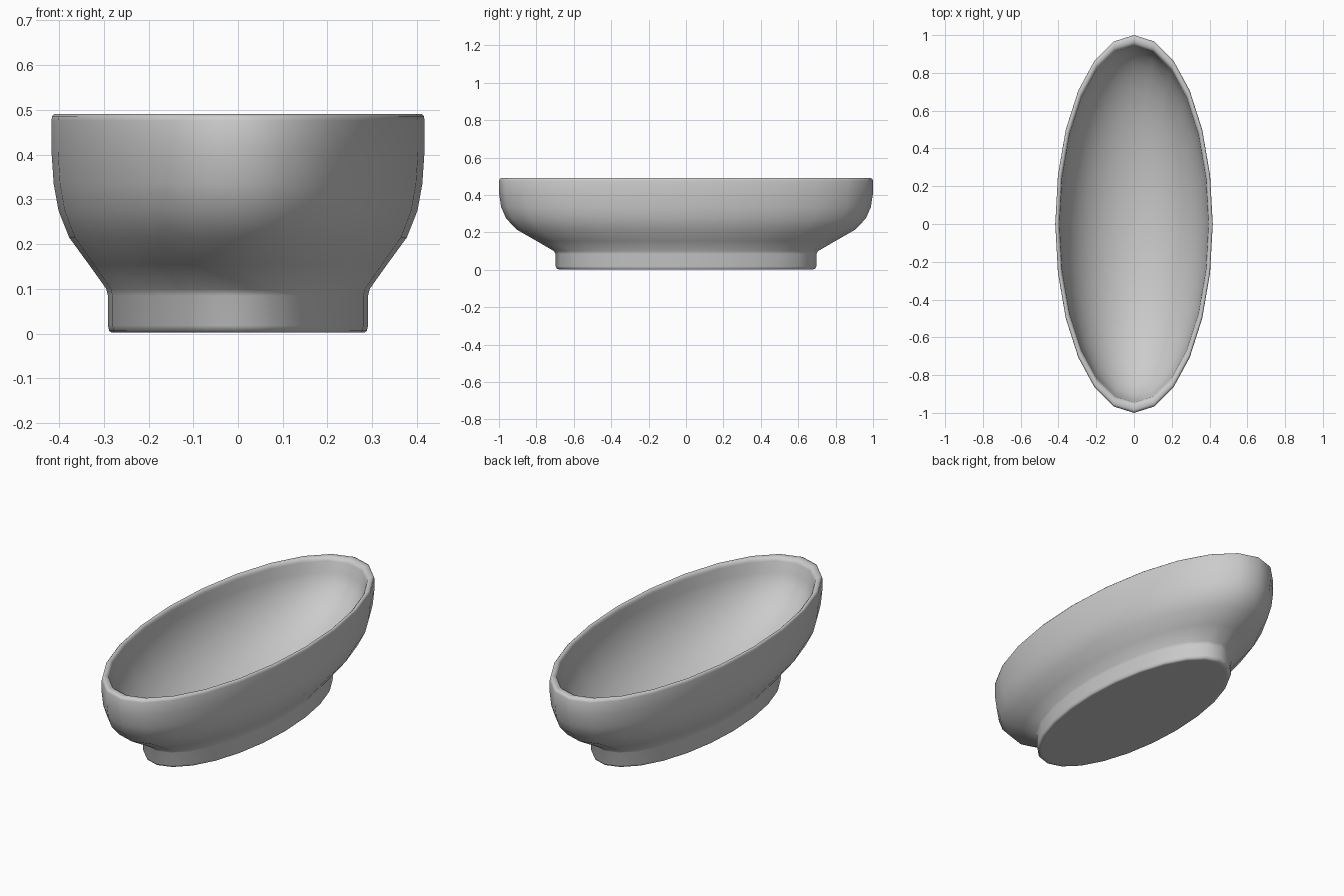
import bpy
import bmesh
from math import cos, pi, sin, tau

cube = bpy.data.objects.get("Cube")
if cube:
    bpy.data.objects.remove(cube, do_unlink=True)

SIDES = 24
WIDTH = 0.417  # the oval's half width for a half length of 1


def material(name, color):
    mat = bpy.data.materials.new(name)
    mat.use_nodes = True
    mat.diffuse_color = color
    bsdf = mat.node_tree.nodes["Principled BSDF"]
    bsdf.inputs["Base Color"].default_value = color
    bsdf.inputs["Roughness"].default_value = 0.6
    return mat


def oval_lathe(name, profile, mat):
    """Turn (radius, height) points into an oval vessel closed at both ends."""
    bm = bmesh.new()
    rings = []
    for r, z in profile:
        rings.append([bm.verts.new((WIDTH * r * sin(tau * i / SIDES),
                                    r * cos(tau * i / SIDES), z))
                      for i in range(SIDES)])
    for low, high in zip(rings, rings[1:]):
        for i in range(SIDES):
            j = (i + 1) % SIDES
            bm.faces.new((low[i], low[j], high[j], high[i]))
    bm.faces.new(rings[0])
    bm.faces.new(rings[-1])
    bmesh.ops.recalc_face_normals(bm, faces=bm.faces)
    mesh = bpy.data.meshes.new(name)
    bm.to_mesh(mesh)
    bm.free()
    mesh.materials.append(mat)
    obj = bpy.data.objects.new(name, mesh)
    bpy.context.collection.objects.link(obj)
    bpy.ops.object.select_all(action="DESELECT")
    obj.select_set(True)
    bpy.context.view_layer.objects.active = obj
    bpy.ops.object.shade_smooth_by_angle(angle=1.4)
    return obj


gray = material("light gray ceramic", (0.6, 0.6, 0.6, 1))

foot = [(0.66, 0.002), (0.678, 0.002), (0.69, 0.006), (0.697, 0.018),
        (0.697, 0.085), (0.706, 0.1)]
wall = [(0.8, 0.155), (0.905, 0.215), (0.962, 0.275), (0.988, 0.335),
        (1, 0.41), (1, 0.476)]
rim = [(0.996, 0.486), (0.985, 0.491), (0.965, 0.489), (0.952, 0.483)]

# The hollow is a half ellipse hanging from the inner lip
LIP, LIP_Z, DEPTH, STEPS = 0.945, 0.47, 0.4, 11
hollow = [(LIP * cos(pi / 2 * k / STEPS), LIP_Z - DEPTH * sin(pi / 2 * k / STEPS))
          for k in range(STEPS)] + [(0.01, LIP_Z - DEPTH)]

oval_lathe("oval_bowl", foot + wall + rim + hollow, gray)
